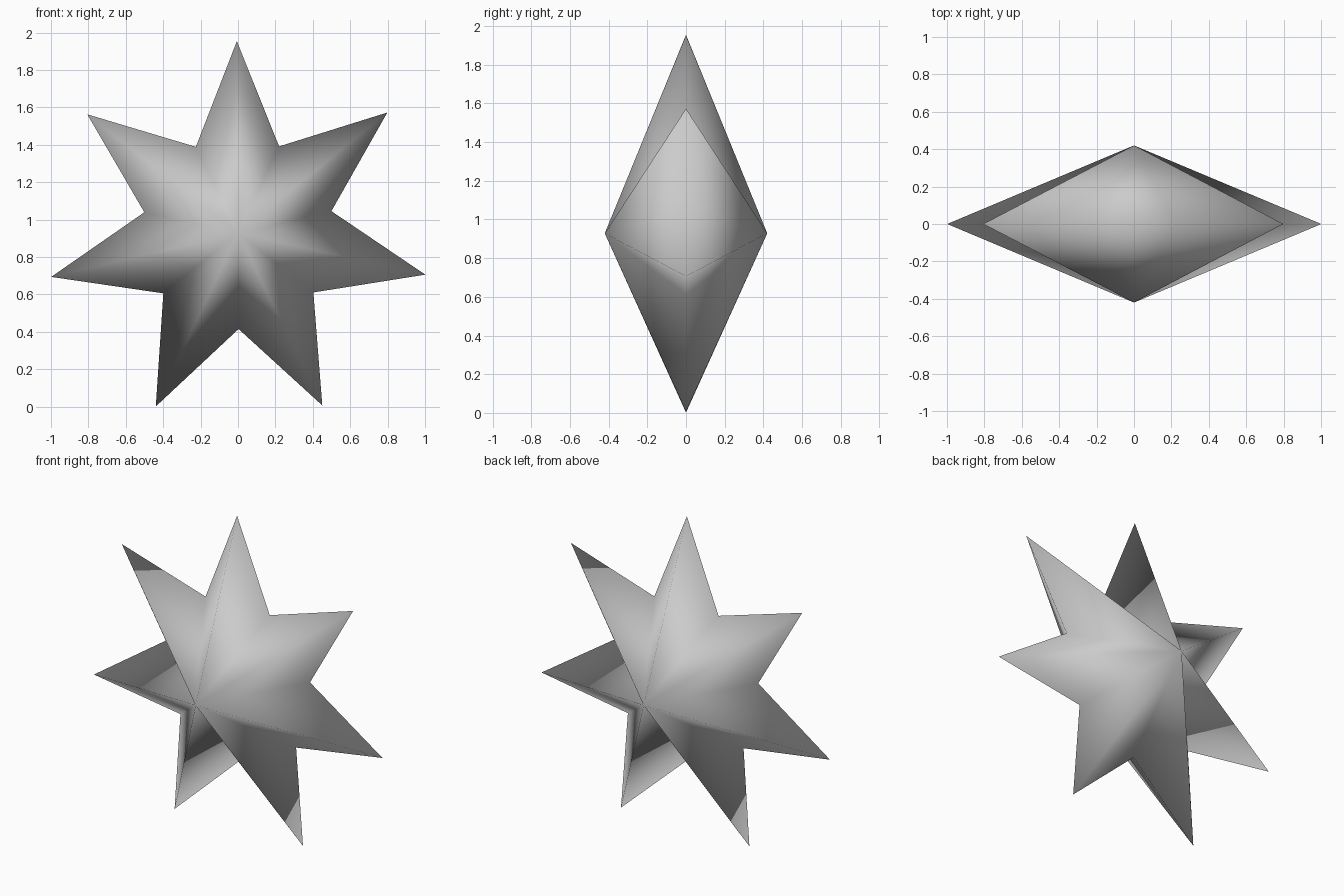
import bpy, bmesh
from math import sin, cos, pi

if "Cube" in bpy.data.objects:
    bpy.data.objects.remove(bpy.data.objects["Cube"], do_unlink=True)

POINTS = 7
OUTER, INNER = 1.026, 0.513
DEPTH, CENTRE_Z = 0.42, 0.928
TILT = 0.006

# Plain grey material
grey = bpy.data.materials.new("plain grey")
grey.use_nodes = True
colour = (0.6, 0.6, 0.6, 1)
grey.diffuse_color = colour
grey.node_tree.nodes["Principled BSDF"].inputs["Base Color"].default_value = colour

# Star outline, joined to a front and a back apex
bm = bmesh.new()
rim = []
for i in range(2 * POINTS):
    angle = pi / 2 + TILT + i * pi / POINTS
    radius = INNER if i % 2 else OUTER
    rim.append(bm.verts.new((radius * cos(angle), 0, CENTRE_Z + radius * sin(angle))))
for side in (-1, 1):
    apex = bm.verts.new((0, side * DEPTH, CENTRE_Z))
    for a, b in zip(rim, rim[1:] + rim[:1]):
        bm.faces.new((a, b, apex))
bmesh.ops.recalc_face_normals(bm, faces=bm.faces)

# Soft shading across every edge, including the rim
for face in bm.faces:
    face.smooth = True

mesh = bpy.data.meshes.new("star")
bm.to_mesh(mesh)
bm.free()
mesh.materials.append(grey)
star = bpy.data.objects.new("star", mesh)
bpy.context.collection.objects.link(star)
